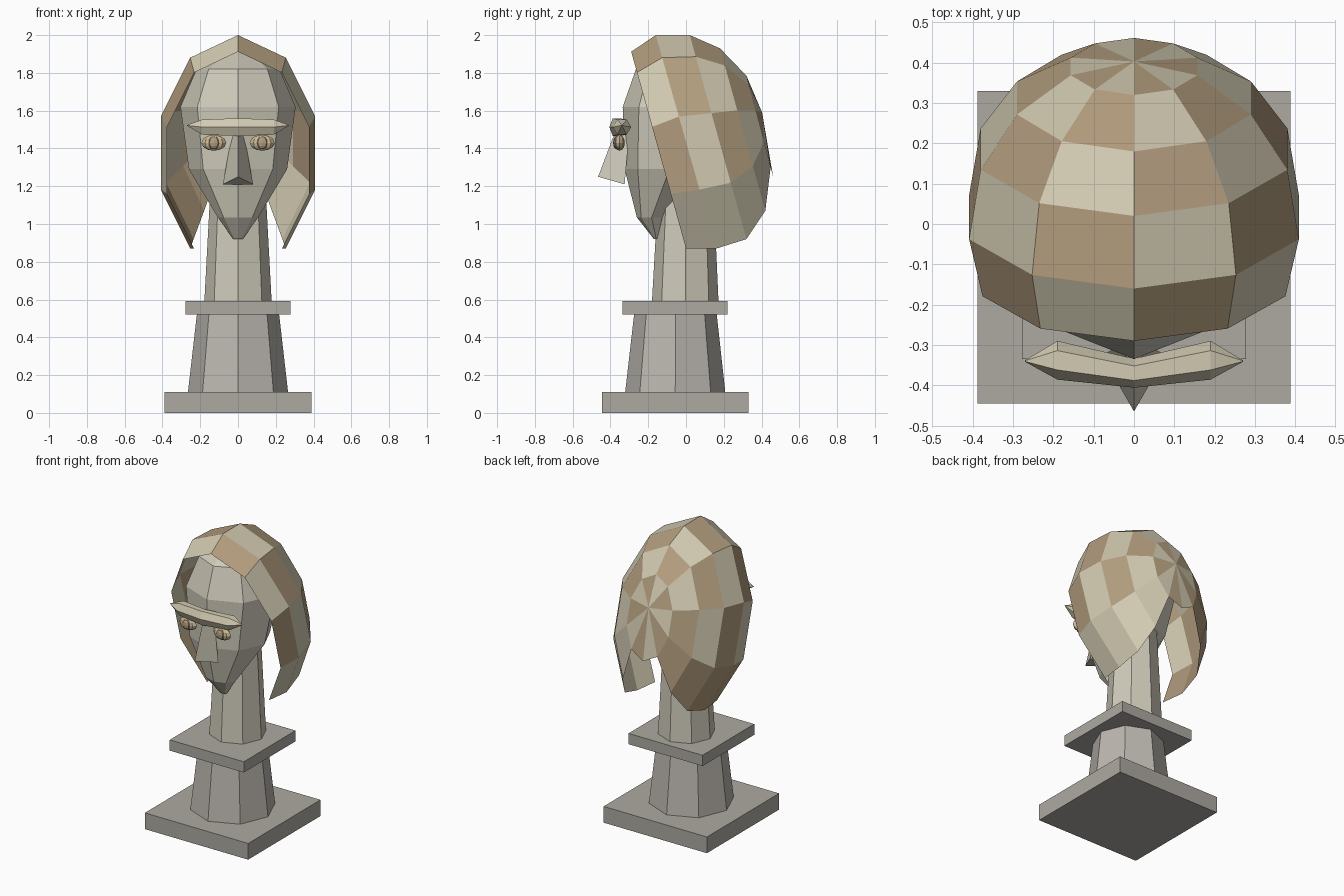
import bpy, bmesh
from math import sin, cos, pi

if "Cube" in bpy.data.objects:
    bpy.data.objects.remove(bpy.data.objects["Cube"])

def mat(name, r, g, b):
    m = bpy.data.materials.new(name)
    m.diffuse_color = (r, g, b, 1)
    m.use_nodes = True
    m.node_tree.nodes["Principled BSDF"].inputs["Base Color"].default_value = m.diffuse_color
    return m

STONE = mat("stone", .42, .40, .36)
PILLAR = mat("pillar_stone", .50, .47, .43)
SKIN = mat("pale_clay", .62, .59, .49)
TAN = mat("tan", .64, .59, .44)
BROWN = mat("brown", .45, .34, .21)
EYE = mat("ochre", .60, .48, .30)

def make(name, verts, faces, *mats, picks=None):
    me = bpy.data.meshes.new(name)
    me.from_pydata(verts, [], faces)
    for m in mats:
        me.materials.append(m)
    if picks:
        me.polygons.foreach_set("material_index", picks)
    bm = bmesh.new()
    bm.from_mesh(me)
    bmesh.ops.recalc_face_normals(bm, faces=bm.faces)
    bm.to_mesh(me)
    bm.free()
    ob = bpy.data.objects.new(name, me)
    bpy.context.collection.objects.link(ob)
    return ob

def loft(name, rings, m):
    """Skin closed rings of equal length and cap both ends."""
    n = len(rings[0])
    faces = [(a * n + i, a * n + (i + 1) % n, (a + 1) * n + (i + 1) % n, (a + 1) * n + i)
             for a in range(len(rings) - 1) for i in range(n)]
    last = (len(rings) - 1) * n
    faces += [tuple(range(n)), tuple(range(last, last + n))]
    return make(name, [p for r in rings for p in r], faces, m)

def octagon(z, rx, front, back):
    c, ry = (front + back) / 2, (back - front) / 2
    return [(rx * sin(i * pi / 4), c - ry * cos(i * pi / 4), z) for i in range(8)]

def slab(name, half, y0, y1, z0, z1):
    return loft(name, [[(-half, y0, z), (half, y0, z), (half, y1, z), (-half, y1, z)]
                       for z in (z0, z1)], STONE)

def blob(name, loc, scale, m):
    bpy.ops.mesh.primitive_uv_sphere_add(segments=8, ring_count=6, radius=1, location=loc)
    ob = bpy.context.object
    ob.name = name
    ob.scale = scale
    ob.data.materials.append(m)

# Pedestal
slab("base_slab", .388, -.445, .33, 0, .11)
loft("pillar", [octagon(.11, .265, -.322, .208), octagon(.52, .218, -.275, .163)], PILLAR)
slab("upper_slab", .278, -.335, .22, .52, .593)

# Neck
loft("neck", [octagon(.593, .178, -.18, .172), octagon(1.3, .14, -.14, .14)], SKIN)

# Head: z, half width, front y, back y
loft("head", [octagon(*r) for r in (
    (.92, .025, -.17, -.145),
    (1.035, .107, -.26, -.104),
    (1.29, .26, -.325, .15),
    (1.62, .305, -.335, .25),
    (1.82, .22, -.265, .20),
    (1.91, .09, -.12, .09))], SKIN)

# Nose
make("nose", [(0, -.375, 1.49), (-.03, -.30, 1.49), (.03, -.30, 1.49),
              (0, -.465, 1.25), (-.08, -.325, 1.21), (.08, -.325, 1.21)],
     [(0, 1, 2), (3, 5, 4), (0, 3, 4, 1), (0, 2, 5, 3), (1, 4, 5, 2)], SKIN)

# Brow: x, centre y, centre z, depth radius, height radius
loft("brow", [[(x, y + ry * cos(k * pi / 3), z + rz * sin(k * pi / 3)) for k in range(6)]
              for x, y, z, ry, rz in (
    (-.27, -.34, 1.522, .002, .002), (-.19, -.338, 1.513, .048, .046),
    (0, -.37, 1.513, .036, .054),
    (.19, -.338, 1.513, .048, .046), (.27, -.34, 1.522, .002, .002))], TAN)

# Eyes
for side, s in (("left", 1), ("right", -1)):
    blob(side + "_eye", (s * .128, -.352, 1.43), (.066, .028, .042), EYE)
    blob(side + "_pupil", (s * .128, -.368, 1.43), (.032, .018, .034), BROWN)

# Hair: rings around a pole at the back; top point, lower (144 degree) point, half width
hair_rings = [(-.29, 1.912, 0, .87, .395), (-.16, 2.0, .16, .87, .43),
              (.02, 2.0, .32, .92, .40), (.18, 1.93, .42, 1.07, .305),
              (.32, 1.785, .448, 1.30, .165)]
verts, faces, picks = [], [], []
for ty, tz, ly, lz, rx in hair_rings:
    for j in range(10):
        a = j * pi / 5
        t = (1 - cos(a)) / (1 + cos(pi / 5))
        verts.append((rx * sin(a), ty + (ly - ty) * t, tz + (lz - tz) * t))
verts.append((0, .403, 1.59))
for i in range(5):
    for j in range(10):
        k = (j + 1) % 10
        if i == 4:
            faces.append((40 + j, 40 + k, 50))
        elif j in (4, 5):
            continue          # open parting at the nape
        else:
            faces.append((i * 10 + j, i * 10 + k, i * 10 + 10 + k, i * 10 + 10 + j))
        brown = (i + j + 1) % 2
        if i < 4 and j in (3, 6):
            brown = int(j == 6)   # side locks are one colour each
        picks.append(brown)
# drop the unused nape vertices
used = sorted({v for f in faces for v in f})
remap = {v: n for n, v in enumerate(used)}
make("hair", [verts[v] for v in used], [tuple(remap[v] for v in f) for f in faces],
     TAN, BROWN, picks=picks)
